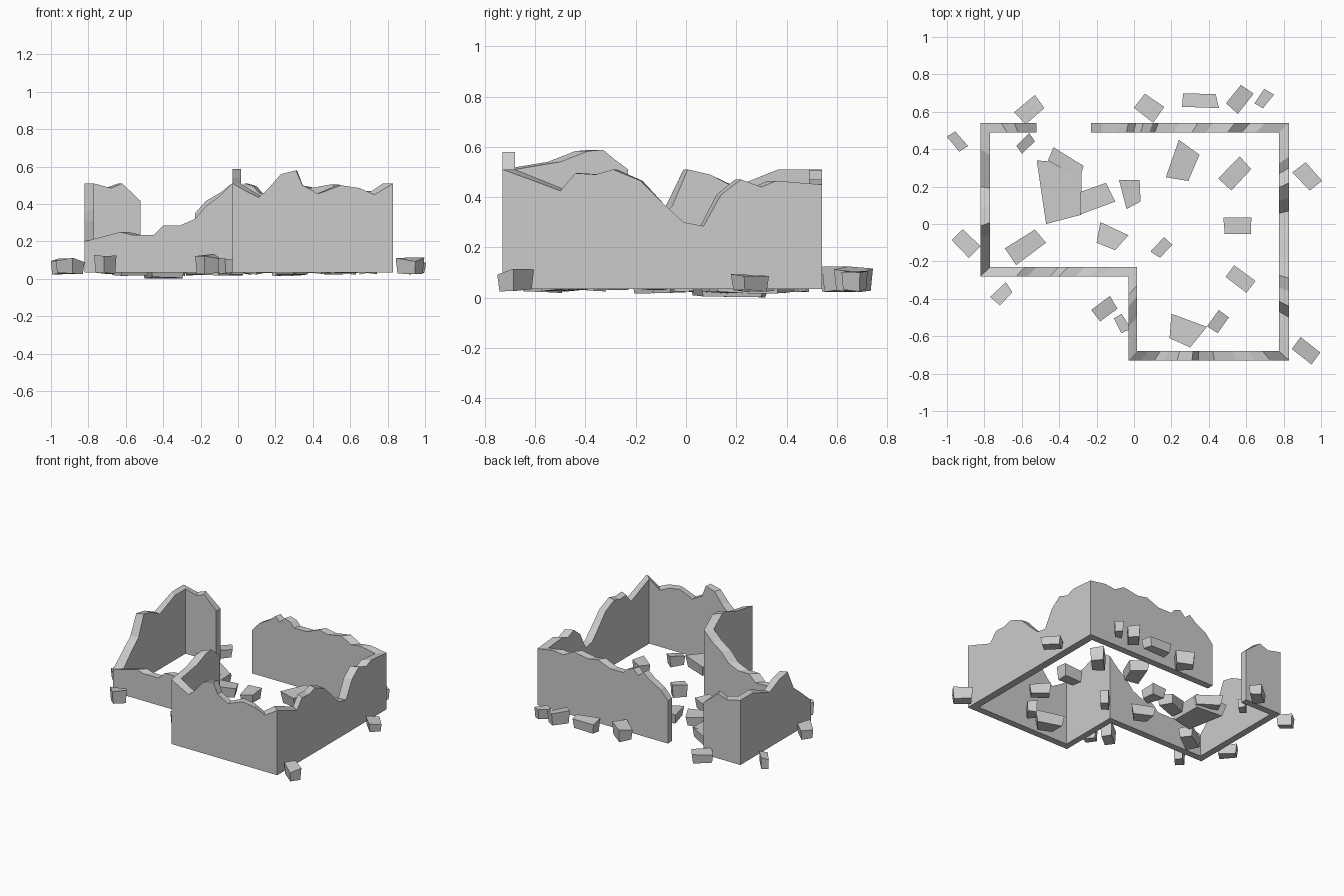
import bpy, bmesh, math, random
from mathutils import Vector, Matrix

random.seed(4)
BASE = 0.035


def make_object(name, bm):
    bmesh.ops.recalc_face_normals(bm, faces=bm.faces)
    me = bpy.data.meshes.new(name)
    bm.to_mesh(me)
    bm.free()
    ob = bpy.data.objects.new(name, me)
    bpy.context.collection.objects.link(ob)
    return ob


def wall(name, outer, inner, axis, profile):
    """Mitred wall; profile = (coordinate along outer edge, top height)."""
    o0, o1 = Vector(outer[0]), Vector(outer[1])
    i0, i1 = Vector(inner[0]), Vector(inner[1])
    bm = bmesh.new()
    rings = []
    for c, h in profile:
        t = (c - o0[axis]) / (o1[axis] - o0[axis])
        o, i = o0.lerp(o1, t), i0.lerp(i1, t)
        rings.append([bm.verts.new((p.x, p.y, z)) for p, z in
                      ((o, BASE), (o, h), (i, h), (i, BASE))])
    for a, b in zip(rings, rings[1:]):
        for k in range(4):
            n = (k + 1) % 4
            bm.faces.new((a[k], a[n], b[n], b[k]))
    bm.faces.new(rings[0])
    bm.faces.new(rings[-1])
    make_object(name, bm)


# Broken walls around an L-shaped plan
wall("front_wall", ((-.03, -.73), (.83, -.73)), ((.015, -.68), (.775, -.68)), 0,
     [(-.03, .51), (.04, .47), (.11, .435), (.16, .48), (.23, .56), (.31, .58),
      (.345, .5), (.43, .455), (.55, .5), (.65, .485), (.73, .45), (.83, .51)])
wall("right_wall", ((.83, -.73), (.83, .54)), ((.775, -.68), (.775, .49)), 1,
     [(-.73, .51), (-.62, .47), (-.5, .425), (-.44, .495), (-.36, .49), (-.29, .51),
      (-.18, .465), (-.08, .365), (-.01, .3), (.07, .285), (.14, .41), (.22, .47),
      (.3, .44), (.36, .465), (.54, .45)])
wall("back_wall_long", ((.83, .54), (-.23, .54)), ((.775, .49), (-.23, .49)), 0,
     [(.83, .45), (.7, .47), (.62, .46), (.54, .505), (.42, .485), (.34, .5),
      (.24, .46), (.13, .46), (.1, .495), (.05, .51), (.01, .47), (-.03, .505),
      (-.08, .465), (-.17, .415), (-.23, .35)])
wall("back_wall_short", ((-.52, .54), (-.82, .54)), ((-.52, .49), (-.77, .49)), 0,
     [(-.52, .415), (-.64, .51), (-.71, .485), (-.82, .51)])
wall("left_wall", ((-.82, .54), (-.82, -.28)), ((-.77, .49), (-.77, -.23)), 1,
     [(.54, .51), (.4, .51), (.3, .475), (.2, .44), (.09, .49), (-.01, .51),
      (-.08, .365), (-.15, .31), (-.28, .2)])
wall("inset_front_wall", ((-.82, -.28), (-.03, -.28)), ((-.77, -.23), (.015, -.23)), 0,
     [(-.82, .2), (-.63, .25), (-.57, .235), (-.45, .235), (-.4, .285), (-.31, .285),
      (-.23, .32), (-.17, .39), (-.1, .44), (-.03, .51)])
wall("inset_side_wall", ((-.03, -.28), (-.03, -.73)), ((.015, -.23), (.015, -.68)), 1,
     [(-.28, .51), (-.34, .555), (-.38, .588), (-.44, .583), (-.55, .54), (-.73, .51)])


def chunk(name, top, bottom_z, top_z, taper):
    """Irregular tapered block from a top outline."""
    c = sum((Vector(p) for p in top), Vector((0, 0))) / 4
    bm = bmesh.new()
    up, low = [], []
    for p in top:
        v = Vector(p)
        w = c + (v - c) * taper
        up.append(bm.verts.new((v.x, v.y, top_z + random.uniform(-.015, .015))))
        low.append(bm.verts.new((w.x, w.y, bottom_z + random.uniform(0, .012))))
    bm.faces.new(up)
    bm.faces.new(low)
    for k in range(4):
        n = (k + 1) % 4
        bm.faces.new((up[k], up[n], low[n], low[k]))
    make_object(name, bm)


# Large fallen slabs
slabs = [
    [(-.52, .34), (-.28, .32), (-.28, .05), (-.47, 0)],
    [(-.46, .34), (-.43, .41), (-.27, .31), (-.29, .24)],
    [(-.29, .05), (-.29, .17), (-.15, .22), (-.1, .12)],
    [(.17, .25), (.24, .45), (.35, .37), (.29, .23)],
    [(.19, -.61), (.2, -.48), (.39, -.55), (.3, -.66)],
    [(-.69, -.13), (-.53, -.03), (-.47, -.1), (-.63, -.22)],
    [(-.2, -.1), (-.18, .01), (-.03, -.06), (-.1, -.14)],
    [(-.08, .235), (.03, .235), (.035, .12), (-.04, .08)],
]
for n, quad in enumerate(slabs):
    chunk(f"fallen_slab_{n + 1}", quad, 0.0 if n == 0 else .015, .09, .85)

# Small rubble: x, y, length, width, angle
rubble = [
    (-.945, .44, .11, .06, -50), (-.56, .61, .14, .09, 38), (-.58, .43, .1, .06, 42),
    (-.895, -.1, .14, .09, -45), (-.705, -.375, .11, .07, 42), (.08, .62, .13, .1, -35),
    (.355, .66, .19, .08, 0), (.565, .67, .14, .08, 52), (.695, .67, .1, .06, 52),
    (.925, .255, .14, .085, -48), (.92, -.675, .14, .085, -35), (.54, .27, .16, .1, 45),
    (.55, -.01, .15, .1, 0), (.565, -.29, .15, .075, -38), (.45, -.52, .11, .065, 55),
    (-.155, -.455, .13, .085, 35), (-.065, -.53, .1, .055, -60), (.15, -.125, .11, .07, 48),
]
for n, (x, y, l, w, a) in enumerate(rubble):
    rot = Matrix.Rotation(math.radians(a), 2)
    top = [Vector((x, y)) + rot @ Vector((sx * l / 2 * random.uniform(.85, 1.05),
                                         sy * w / 2 * random.uniform(.8, 1.1)))
           for sx, sy in ((-1, -1), (1, -1), (1, 1), (-1, 1))]
    chunk(f"rubble_{n + 1}", top, .022, .1 + random.uniform(-.01, .02), .88)
